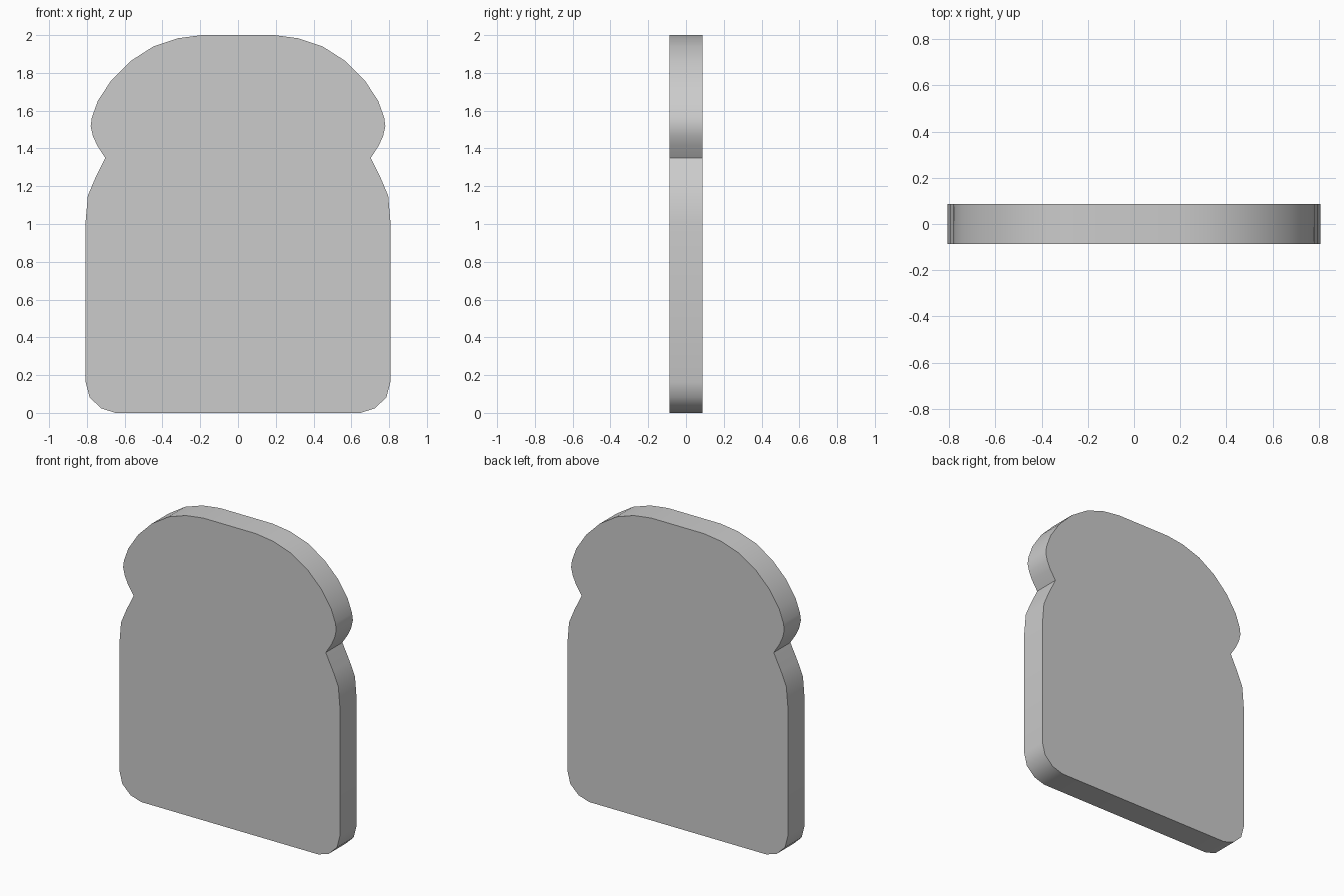
import bpy, bmesh, math

if "Cube" in bpy.data.objects:
    bpy.data.objects.remove(bpy.data.objects["Cube"])

HALF_THICKNESS = 0.087

# Right half of the slice outline, bottom to top
right_half = [
    (0.648, 0.0), (0.725, 0.024), (0.786, 0.083), (0.807, 0.165),  # bottom corner
    (0.807, 1.01), (0.795, 1.15), (0.757, 1.24), (0.703, 1.35),    # side and notch
    (0.745, 1.415), (0.768, 1.465), (0.78, 1.517), (0.774, 1.563), # crown bulge
    (0.742, 1.652), (0.67, 1.762), (0.57, 1.862), (0.448, 1.94),   # crown curve
    (0.32, 1.983), (0.193, 2.0),
]
outline = right_half + [(-x, z) for x, z in reversed(right_half)]

# Bread slice: outline face extruded through its thickness
bm = bmesh.new()
front = bm.faces.new([bm.verts.new((x, -HALF_THICKNESS, z)) for x, z in outline])
back = bmesh.ops.extrude_face_region(bm, geom=[front], use_keep_orig=True)
bmesh.ops.translate(bm, vec=(0, 2 * HALF_THICKNESS, 0),
                    verts=[g for g in back["geom"] if isinstance(g, bmesh.types.BMVert)])
bmesh.ops.recalc_face_normals(bm, faces=bm.faces)
mesh = bpy.data.meshes.new("bread_slice")
bm.to_mesh(mesh)
bm.free()
bread = bpy.data.objects.new("bread_slice", mesh)
bpy.context.collection.objects.link(bread)

# Smooth crust rim with crisp face edges
bpy.context.view_layer.objects.active = bread
bread.select_set(True)
bpy.ops.object.shade_smooth_by_angle(angle=math.radians(40))
